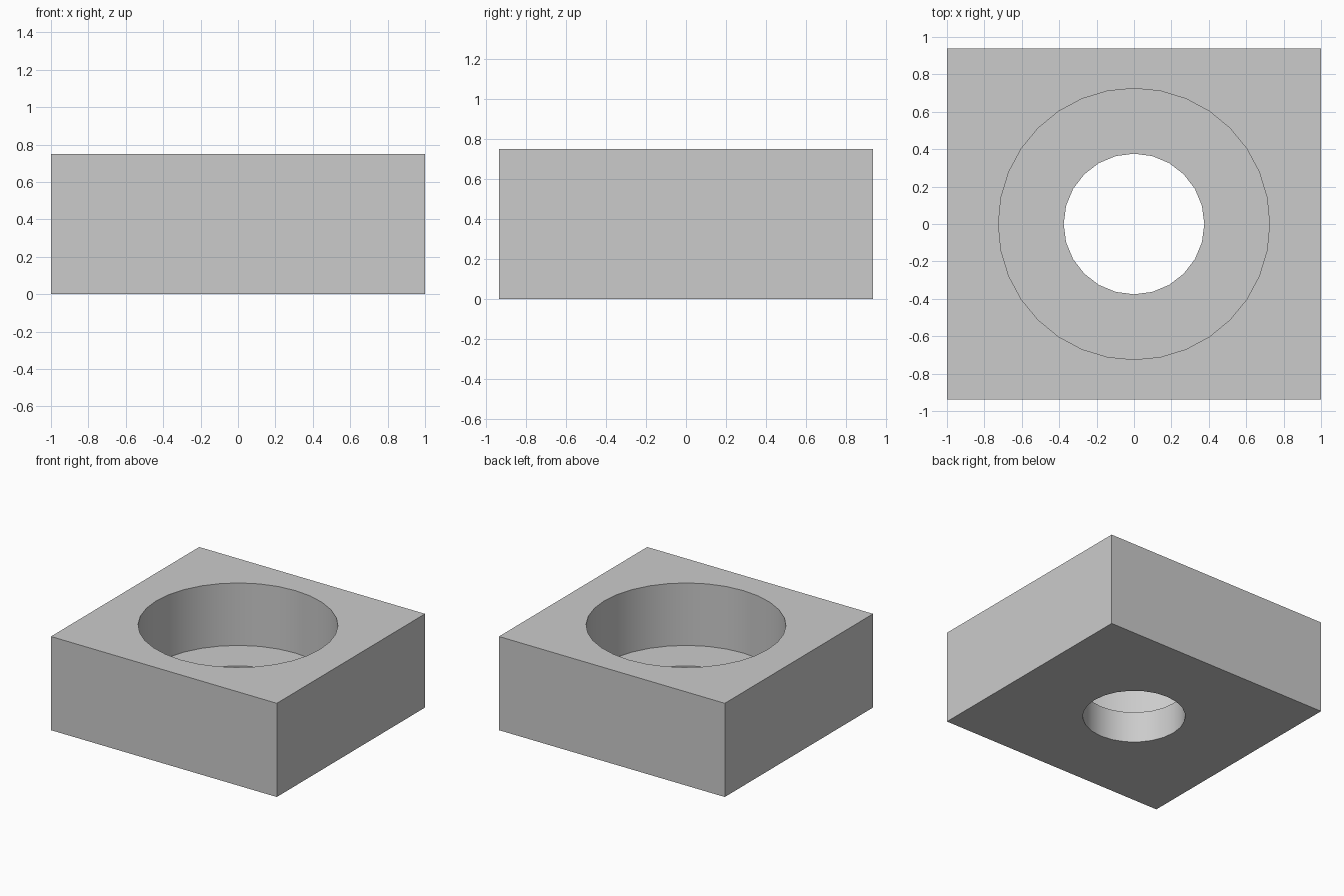
import bpy
import math

cube = bpy.data.objects.get("Cube")
if cube:
    bpy.data.objects.remove(cube, do_unlink=True)

WIDTH, DEPTH, HEIGHT = 2.0, 1.875, 0.75
FLOOR = 0.25  # thickness left under the wide recess

grey = bpy.data.materials.new("plain_grey")
grey.use_nodes = True
colour = (0.6, 0.6, 0.6, 1.0)
grey.diffuse_color = colour
grey.node_tree.nodes["Principled BSDF"].inputs["Base Color"].default_value = colour

# Rectangular block
bpy.ops.mesh.primitive_cube_add(size=1, location=(0, 0, HEIGHT / 2))
block = bpy.context.object
block.name = "counterbored_block"
block.scale = (WIDTH, DEPTH, HEIGHT)
bpy.ops.object.transform_apply(location=True, rotation=False, scale=True)
block.data.materials.append(grey)


def bore(name, radius, sides, bottom):
    """Cut a round hole from above the block down to the given height."""
    top = HEIGHT + 0.2
    bpy.ops.mesh.primitive_cylinder_add(
        vertices=sides, radius=radius, depth=top - bottom,
        location=(0, 0, (top + bottom) / 2))
    cutter = bpy.context.object
    cutter.name = name
    cutter.hide_render = True
    cutter.data.materials.append(grey)
    cut = block.modifiers.new(name, 'BOOLEAN')
    cut.operation = 'DIFFERENCE'
    cut.solver = 'EXACT'
    cut.object = cutter
    bpy.ops.object.select_all(action='DESELECT')
    block.select_set(True)
    bpy.context.view_layer.objects.active = block
    bpy.ops.object.modifier_apply(modifier=cut.name)
    bpy.data.objects.remove(cutter, do_unlink=True)


# Wide stepped recess, then the narrow hole through its floor
bore("wide_recess_cutter", 0.725, 32, FLOOR)
bore("through_hole_cutter", 0.376, 24, -0.2)

# Smooth bore walls with crisp rims
bpy.ops.object.shade_smooth_by_angle(angle=math.radians(30))
